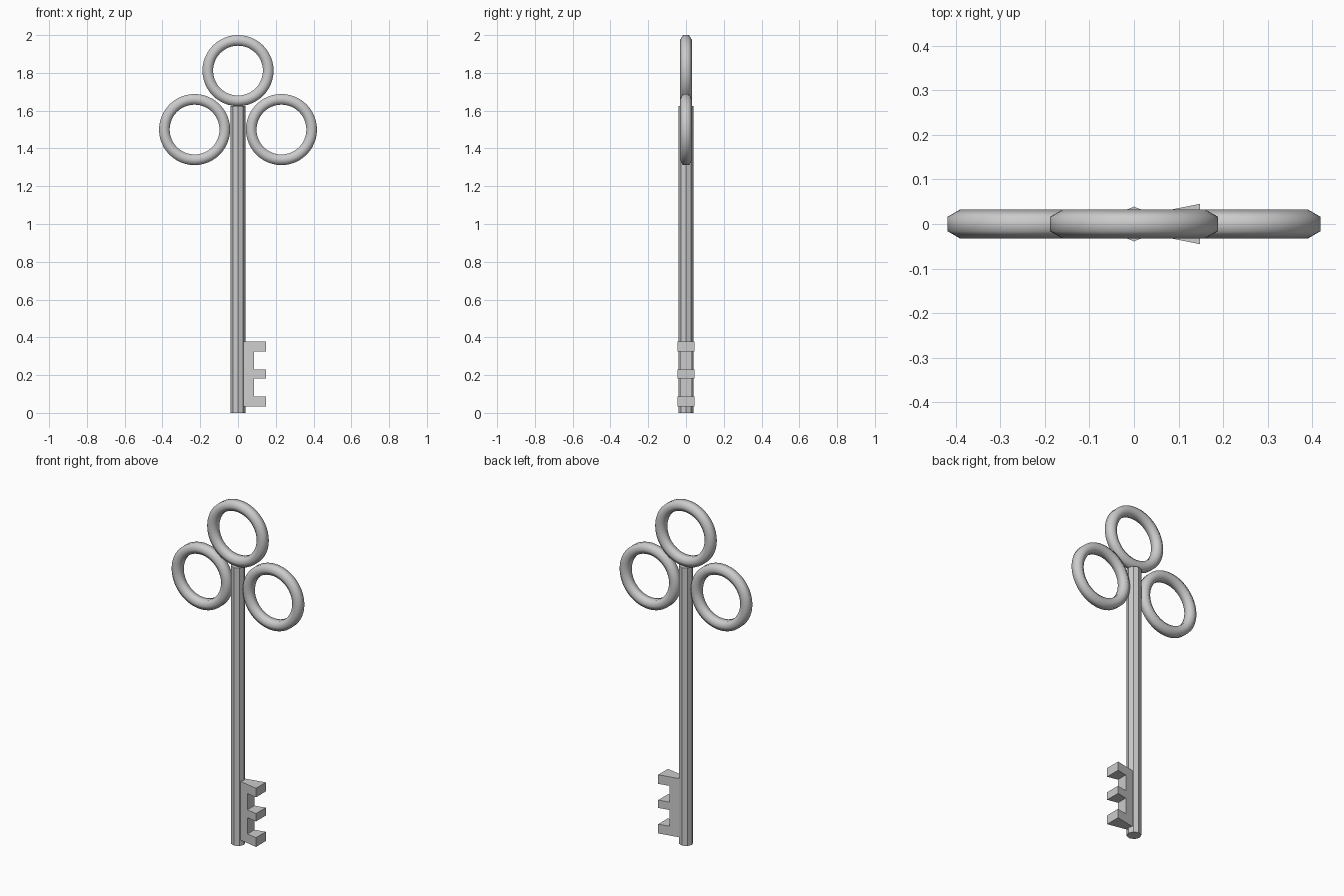
import bpy, bmesh
from math import cos, sin, pi, radians

if "Cube" in bpy.data.objects:
    bpy.data.objects.remove(bpy.data.objects["Cube"])


def make_object(name, bm, smooth_angle=None):
    bmesh.ops.recalc_face_normals(bm, faces=bm.faces)
    mesh = bpy.data.meshes.new(name)
    bm.to_mesh(mesh)
    bm.free()
    ob = bpy.data.objects.new(name, mesh)
    bpy.context.collection.objects.link(ob)
    if smooth_angle:
        bpy.ops.object.select_all(action='DESELECT')
        ob.select_set(True)
        bpy.context.view_layer.objects.active = ob
        bpy.ops.object.shade_smooth_by_angle(angle=radians(smooth_angle))
    return ob


def ring(name, cx, cz, major=0.16, tube=0.0325, segs=48, sides=6):
    """Upright ring facing the front, with a six-sided tube."""
    bm = bmesh.new()
    loops = []
    for i in range(segs):
        a = 2 * pi * i / segs
        loop = []
        for j in range(sides):
            b = 2 * pi * (j + 0.5) / sides
            r = major + tube * cos(b)
            loop.append(bm.verts.new((cx + r * cos(a), tube * sin(b), cz + r * sin(a))))
        loops.append(loop)
    for i in range(segs):
        p, q = loops[i], loops[(i + 1) % segs]
        for j in range(sides):
            k = (j + 1) % sides
            bm.faces.new((p[j], p[k], q[k], q[j]))
    return make_object(name, bm, 75)


# Bow: three rings in a trefoil
ring("top_ring", 0, 1.812)
for side, name in ((-1, "left_ring"), (1, "right_ring")):
    ring(name, side * 0.23, 1.50)

# Shaft
bm = bmesh.new()
bmesh.ops.create_cone(bm, cap_ends=True, segments=8, radius1=0.039, radius2=0.039, depth=1.625)
bmesh.ops.translate(bm, verts=bm.verts, vec=(0, 0, 0.8125))
make_object("shaft", bm)

# Bit: comb outline, thickening towards the tips of the teeth
inner, web, tip = 0.03, 0.084, 0.148
teeth = ((0.034, 0.088), (0.183, 0.229), (0.324, 0.377))
outline = [(inner, teeth[-1][1]), (inner, teeth[0][0])]
for n, (z0, z1) in enumerate(teeth):
    if n > 0:
        outline.append((web, z0))
    outline += [(tip, z0), (tip, z1)]
    if n < len(teeth) - 1:
        outline.append((web, z1))

bm = bmesh.new()
front, back = [], []
for x, z in outline:
    half = 0.0215 + 0.2 * (x - inner)
    front.append(bm.verts.new((x, -half, z)))
    back.append(bm.verts.new((x, half, z)))
bm.faces.new(front)
bm.faces.new(back[::-1])
for i in range(len(outline)):
    k = (i + 1) % len(outline)
    bm.faces.new((front[i], back[i], back[k], front[k]))
make_object("key_bit", bm)
